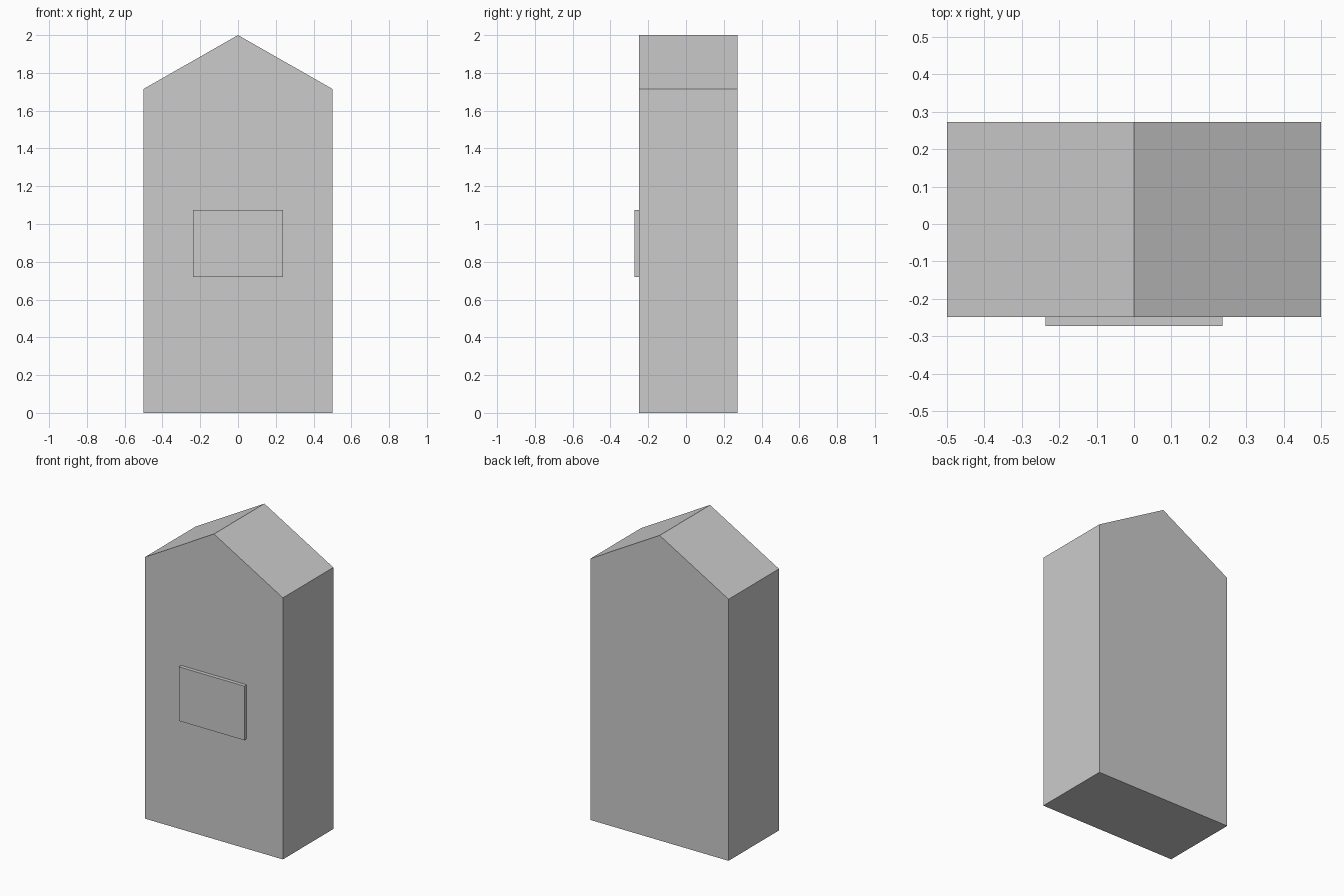
import bpy

if "Cube" in bpy.data.objects:
    bpy.data.objects.remove(bpy.data.objects["Cube"])

grey = bpy.data.materials.new("light grey")
grey.diffuse_color = (0.6, 0.6, 0.6, 1)
grey.use_nodes = True
grey.node_tree.nodes["Principled BSDF"].inputs["Base Color"].default_value = grey.diffuse_color


def prism(name, profile, y0, y1):
    """Extrude an (x, z) outline, counter-clockwise from the front, along y."""
    n = len(profile)
    verts = [(x, y, z) for y in (y0, y1) for x, z in profile]
    faces = [tuple(range(n)), tuple(reversed(range(n, 2 * n)))]
    faces += [(i, i + n, (i + 1) % n + n, (i + 1) % n) for i in range(n)]
    mesh = bpy.data.meshes.new(name)
    mesh.from_pydata(verts, [], faces)
    mesh.materials.append(grey)
    obj = bpy.data.objects.new(name, mesh)
    bpy.context.collection.objects.link(obj)
    return obj


# Upright slab with a gabled top
prism("gabled_body",
      [(-0.5, 0), (0.5, 0), (0.5, 1.715), (0, 2), (-0.5, 1.715)],
      -0.249, 0.273)

# Raised plate on the front
prism("front_plate",
      [(-0.237, 0.72), (0.237, 0.72), (0.237, 1.075), (-0.237, 1.075)],
      -0.273, -0.249)
